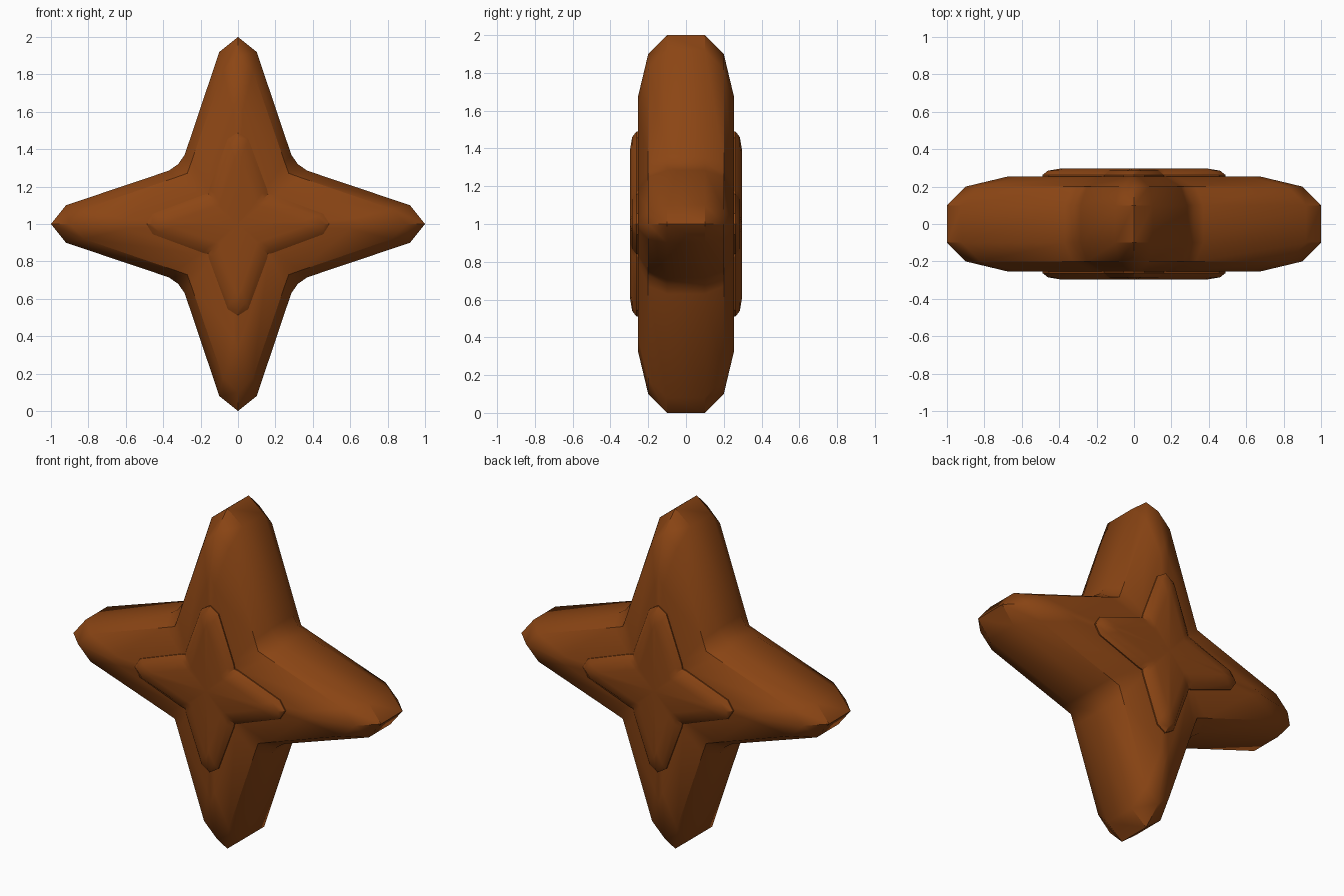
import bpy, bmesh
from mathutils import Matrix

if "Cube" in bpy.data.objects:
    bpy.data.objects.remove(bpy.data.objects["Cube"])

brown = bpy.data.materials.new("brown")
brown.diffuse_color = (0.26, 0.06, 0.007, 1)
brown.use_nodes = True
brown.node_tree.nodes["Principled BSDF"].inputs["Base Color"].default_value = brown.diffuse_color


def star_ring(tip, shoulder, inner, diag):
    """Outline of a four-pointed star, built from half of one arm and mirrored."""
    quarter = [(0, tip), shoulder, inner, (diag, diag), inner[::-1], shoulder[::-1]]
    pts = []
    for _ in range(4):
        pts += quarter
        quarter = [(z, -x) for x, z in quarter]
    return pts


def make_star(name, layers):
    """Loft star outlines from back to front; layers run from the middle outwards."""
    bm = bmesh.new()
    stack = [(-y, r) for y, *r in reversed(layers)] + [(y, r) for y, *r in layers]
    rings = [[bm.verts.new((x, y, z)) for x, z in star_ring(*r)] for y, r in stack]
    n = len(rings[0])
    for a, b in zip(rings, rings[1:]):
        for i in range(n):
            j = (i + 1) % n
            bm.faces.new((a[i], a[j], b[j], b[i]))
    # flat star faces as a fan round the centre
    for ring, (y, _) in ((rings[0], stack[0]), (rings[-1], stack[-1])):
        c = bm.verts.new((0, y, 0))
        for i in range(n):
            bm.faces.new((c, ring[i], ring[(i + 1) % n]))
    bmesh.ops.recalc_face_normals(bm, faces=bm.faces)
    bm.transform(Matrix.Translation((0, 0, 1)))
    mesh = bpy.data.meshes.new(name)
    bm.to_mesh(mesh)
    bm.free()
    mesh.materials.append(brown)
    obj = bpy.data.objects.new(name, mesh)
    bpy.context.collection.objects.link(obj)
    bpy.ops.object.select_all(action='DESELECT')
    obj.select_set(True)
    bpy.context.view_layer.objects.active = obj
    bpy.ops.object.shade_smooth_by_angle(angle=0.6)
    return obj


# Main rounded star: (depth, tip, shoulder, inner corner, diagonal)
make_star("star_body", [
    (0.10, 1.00, (0.10, 0.92), (0.285, 0.37), 0.32),
    (0.20, 0.90, (0.081, 0.82), (0.25, 0.33), 0.271),
    (0.255, 0.67, (0.025, 0.60), (0.16, 0.205), 0.172),
])

# Smaller raised star showing on the front and back
make_star("raised_star", [
    (0.262, 0.49, (0.055, 0.455), (0.155, 0.185), 0.16),
    (0.285, 0.46, (0.044, 0.42), (0.128, 0.165), 0.135),
    (0.297, 0.39, (0.015, 0.35), (0.095, 0.12), 0.10),
])
